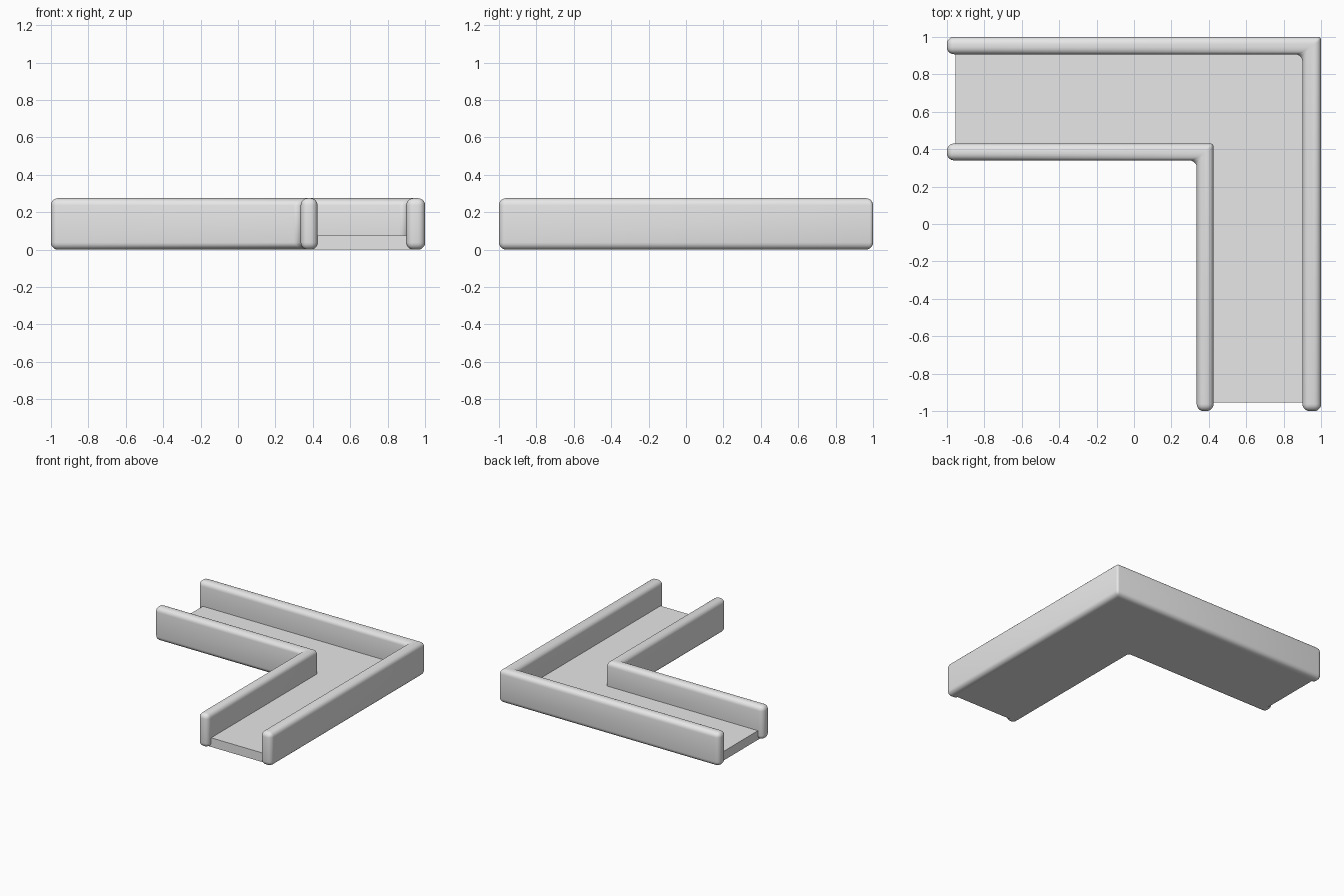
import bpy
import bmesh

cube = bpy.data.objects.get("Cube")
if cube:
    bpy.data.objects.remove(cube, do_unlink=True)

grey = bpy.data.materials.new("light_grey")
grey.use_nodes = True
grey.diffuse_color = (0.8, 0.8, 0.8, 1)
grey.node_tree.nodes["Principled BSDF"].inputs["Base Color"].default_value = (0.8, 0.8, 0.8, 1)


def corner_prism(name, end, inner, outer, bottom, top):
    """L-shaped prism: legs run to -end on x and y, between inner and outer (x, y) corners."""
    (ix, iy), (ox, oy) = inner, outer
    outline = [(-end, oy), (-end, iy), (ix, iy), (ix, -end), (ox, -end), (ox, oy)]
    bm = bmesh.new()
    face = bm.faces.new([bm.verts.new((x, y, bottom)) for x, y in outline])
    raised = bmesh.ops.extrude_face_region(bm, geom=[face])["geom"]
    bmesh.ops.translate(bm, vec=(0, 0, top - bottom),
                        verts=[v for v in raised if isinstance(v, bmesh.types.BMVert)])
    bmesh.ops.recalc_face_normals(bm, faces=bm.faces)
    mesh = bpy.data.meshes.new(name)
    bm.to_mesh(mesh)
    bm.free()
    mesh.materials.append(grey)
    obj = bpy.data.objects.new(name, mesh)
    bpy.context.collection.objects.link(obj)
    return obj


def rounded_wall(name, inner, outer):
    wall = corner_prism(name, 1.0, inner, outer, 0.0, 0.275)
    # Every edge is rounded; the outer bend is tighter than the rest
    mesh = wall.data
    weights = mesh.attributes.new("bevel_weight_edge", "FLOAT", "EDGE")
    for edge in mesh.edges:
        ends = [mesh.vertices[i].co for i in edge.vertices]
        at_bend = all(abs(c.x - outer[0]) + abs(c.y - outer[1]) < 0.001 for c in ends)
        weights.data[edge.index].value = 0.45 if at_bend else 1.0
    bevel = wall.modifiers.new("rounding", "BEVEL")
    bevel.limit_method = "WEIGHT"
    bevel.width = 0.038
    bevel.segments = 5
    bpy.ops.object.select_all(action="DESELECT")
    wall.select_set(True)
    bpy.context.view_layer.objects.active = wall
    bpy.ops.object.modifier_apply(modifier=bevel.name)
    bpy.ops.object.shade_smooth_by_angle(angle=0.7)


# Floor tucked between the two walls, with ends set back
corner_prism("channel_floor", 0.955, (0.38, 0.385), (0.95, 0.95), 0.0, 0.075)
rounded_wall("outer_wall", (0.9, 0.907), (1.0, 1.0))
rounded_wall("inner_wall", (0.335, 0.34), (0.425, 0.43))
